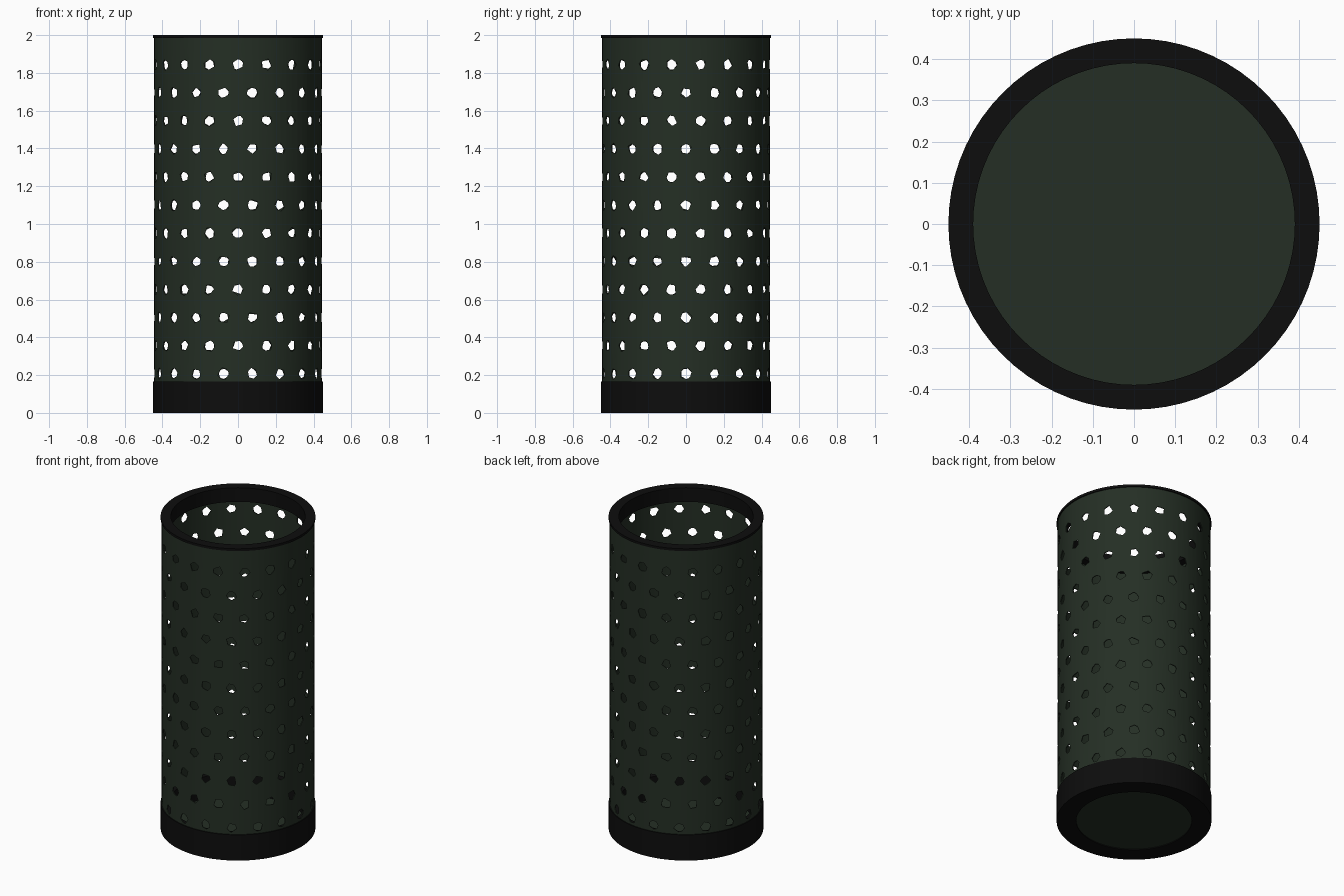
import bpy, bmesh, random
from math import cos, sin, pi, radians

random.seed(7)
if "Cube" in bpy.data.objects:
    bpy.data.objects.remove(bpy.data.objects["Cube"], do_unlink=True)

SEGMENTS = 72


def material(name, colour):
    mat = bpy.data.materials.new(name)
    mat.use_nodes = True
    mat.diffuse_color = colour
    bsdf = mat.node_tree.nodes["Principled BSDF"]
    bsdf.inputs["Base Color"].default_value = colour
    bsdf.inputs["Roughness"].default_value = 0.6
    return mat


green = material("dark green", (0.018, 0.028, 0.018, 1))
black = material("black", (0.004, 0.004, 0.004, 1))


def add_object(name, bm, mat):
    bmesh.ops.recalc_face_normals(bm, faces=bm.faces)
    mesh = bpy.data.meshes.new(name)
    bm.to_mesh(mesh)
    bm.free()
    mesh.materials.append(mat)
    obj = bpy.data.objects.new(name, mesh)
    bpy.context.collection.objects.link(obj)
    return obj


def select(obj):
    bpy.ops.object.select_all(action="DESELECT")
    obj.select_set(True)
    bpy.context.view_layer.objects.active = obj


def smooth(obj):
    select(obj)
    bpy.ops.object.shade_smooth_by_angle(angle=radians(30))


def ring(name, profile, mat):
    """Turn a closed (radius, height) outline about the z axis."""
    bm = bmesh.new()
    loops = []
    for i in range(SEGMENTS):
        a = 2 * pi * i / SEGMENTS
        loops.append([bm.verts.new((r * cos(a), r * sin(a), z)) for r, z in profile])
    n = len(profile)
    for i in range(SEGMENTS):
        here, there = loops[i], loops[(i + 1) % SEGMENTS]
        for j in range(n):
            k = (j + 1) % n
            bm.faces.new((here[j], there[j], there[k], here[k]))
    return add_object(name, bm, mat)


# Base cup and top rim with its inner sleeve
smooth(ring("base_ring", [(0.336, 0), (0.45, 0), (0.45, 0.165), (0.40, 0.165),
                          (0.40, 0.02), (0.336, 0.02)], black))
smooth(ring("top_rim", [(0.39, 2), (0.45, 2), (0.45, 1.985), (0.436, 1.985),
                        (0.436, 1.91), (0.39, 1.91)], black))

# Floor plate
bm = bmesh.new()
bmesh.ops.create_cone(bm, cap_ends=True, segments=SEGMENTS, radius1=0.336,
                      radius2=0.336, depth=0.02)
bmesh.ops.translate(bm, verts=bm.verts, vec=(0, 0, 0.015))
smooth(add_object("floor_plate", bm, green))
smooth(ring("floor_edge", [(0.33, 0.021), (0.41, 0.021), (0.41, 0.025),
                           (0.33, 0.025)], green))

# Thin tube wall
wall = ring("perforated_wall", [(0.438, 0.03), (0.444, 0.03), (0.444, 1.987),
                                (0.438, 1.987)], green)

# Irregular radial prisms in staggered rows cut the holes
bm = bmesh.new()
for row in range(12):
    z = 0.207 + row * 0.1488
    for col in range(18):
        a = radians(-90 + 20 * col + (10 if row % 2 == 0 else 0))
        sides = random.choice((5, 5, 6, 7))
        start = random.uniform(0, 2 * pi)
        ends = ([], [])
        for s in range(sides):
            t = start + 2 * pi * (s + random.uniform(-0.25, 0.25)) / sides
            size = random.uniform(0.026, 0.033)
            u, v = size * cos(t), size * sin(t)
            for end, r in zip(ends, (0.40, 0.48)):
                end.append(bm.verts.new((r * cos(a) - u * sin(a),
                                         r * sin(a) + u * cos(a), z + v)))
        inner, outer = ends
        bm.faces.new(inner[::-1])
        bm.faces.new(outer)
        for s in range(sides):
            k = (s + 1) % sides
            bm.faces.new((inner[s], inner[k], outer[k], outer[s]))
cutter = add_object("hole_cutter", bm, green)

cut = wall.modifiers.new("holes", "BOOLEAN")
cut.operation = "DIFFERENCE"
cut.solver = "EXACT"
cut.object = cutter
select(wall)
bpy.ops.object.modifier_apply(modifier=cut.name)
bpy.data.objects.remove(cutter, do_unlink=True)
smooth(wall)
